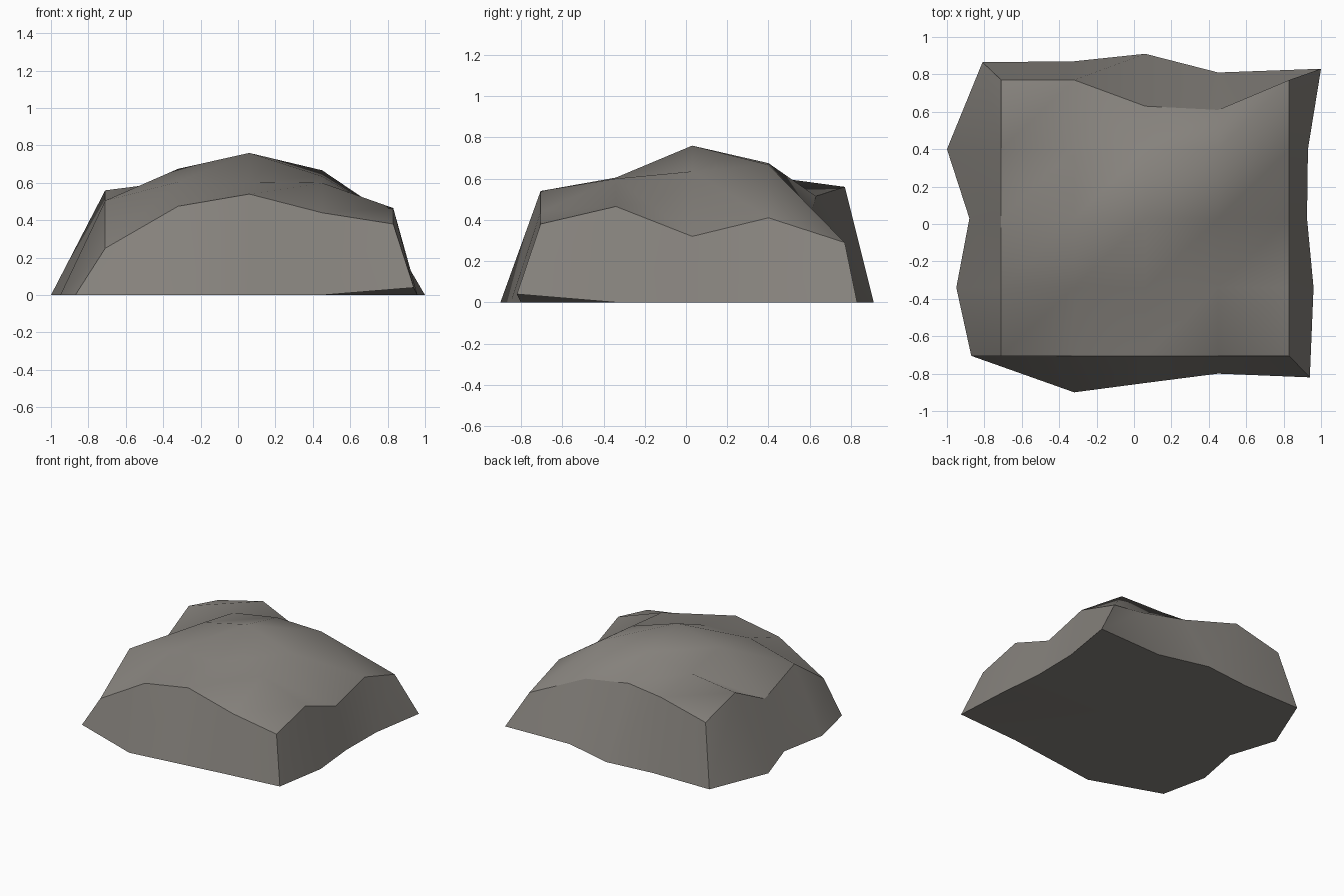
import bpy, bmesh, math

if "Cube" in bpy.data.objects:
    bpy.data.objects.remove(bpy.data.objects["Cube"])

# Grid of the weathered top: column x, row y and heights (front row first)
XS = [-0.71, -0.32, 0.06, 0.45, 0.83]
YS = [-0.705, -0.34, 0.03, 0.40, 0.77]
HEIGHTS = [
    [0.25, 0.475, 0.54, 0.44, 0.38],
    [0.505, 0.605, 0.605, 0.60, 0.465],
    [0.37, 0.675, 0.76, 0.635, 0.32],
    [0.56, 0.61, 0.675, 0.667, 0.41],
    [0.465, 0.56, 0.515, 0.44, 0.29],
]
BACK_CHIP = {2: 0.63, 3: 0.61}  # back rim is eroded inward here

# Ragged foot outline, counter-clockwise from front left
FOOT = [(-0.87, -0.705), (-0.32, -0.90), (0.06, -0.85), (0.45, -0.80),
        (0.94, -0.82), (0.96, -0.34), (0.925, 0.03), (0.93, 0.40),
        (1.0, 0.83), (0.45, 0.81), (0.06, 0.91), (-0.32, 0.87),
        (-0.81, 0.865), (-1.0, 0.40), (-0.88, 0.03), (-0.95, -0.34)]
RAISED_FOOT = 4  # front right corner lifts slightly off the ground

bm = bmesh.new()

# Top surface, every cell split along the same diagonal
top = [[bm.verts.new((x, BACK_CHIP.get(i, y) if j == 4 else y, HEIGHTS[j][i]))
        for i, x in enumerate(XS)] for j, y in enumerate(YS)]
for j in range(4):
    for i in range(4):
        a, b = top[j][i], top[j][i + 1]
        c, d = top[j + 1][i + 1], top[j + 1][i]
        bm.faces.new((a, b, c))
        bm.faces.new((a, c, d))

# Sloping side walls from the rim to the foot
rim = (top[0][:4] + [top[j][4] for j in range(4)]
       + top[4][:0:-1] + [top[j][0] for j in range(4, 0, -1)])
foot = [bm.verts.new((x, y, 0.04 if k == RAISED_FOOT else 0))
        for k, (x, y) in enumerate(FOOT)]
walls = []
for k in range(16):
    n = (k + 1) % 16
    walls.append(bm.faces.new((foot[k], foot[n], rim[n], rim[k])))

# Underside as a fan
centre = bm.verts.new((0, 0, 0))
for k in range(16):
    bm.faces.new((centre, foot[(k + 1) % 16], foot[k]))

bm.normal_update()
for f in bm.faces:
    f.smooth = True
# Sharp rim, foot and vertical corners
for ring in (rim, foot):
    for k in range(16):
        bm.edges.get((ring[k], ring[(k + 1) % 16])).smooth = False
for k in (0, 4, 8, 12):
    bm.edges.get((rim[k], foot[k])).smooth = False

mesh = bpy.data.meshes.new("boulder")
bm.to_mesh(mesh)
bm.free()
rock = bpy.data.objects.new("boulder", mesh)
bpy.context.collection.objects.link(rock)

stone = bpy.data.materials.new("warm grey stone")
stone.diffuse_color = (0.24, 0.225, 0.205, 1)
stone.use_nodes = True
stone.node_tree.nodes["Principled BSDF"].inputs["Base Color"].default_value = stone.diffuse_color
mesh.materials.append(stone)
